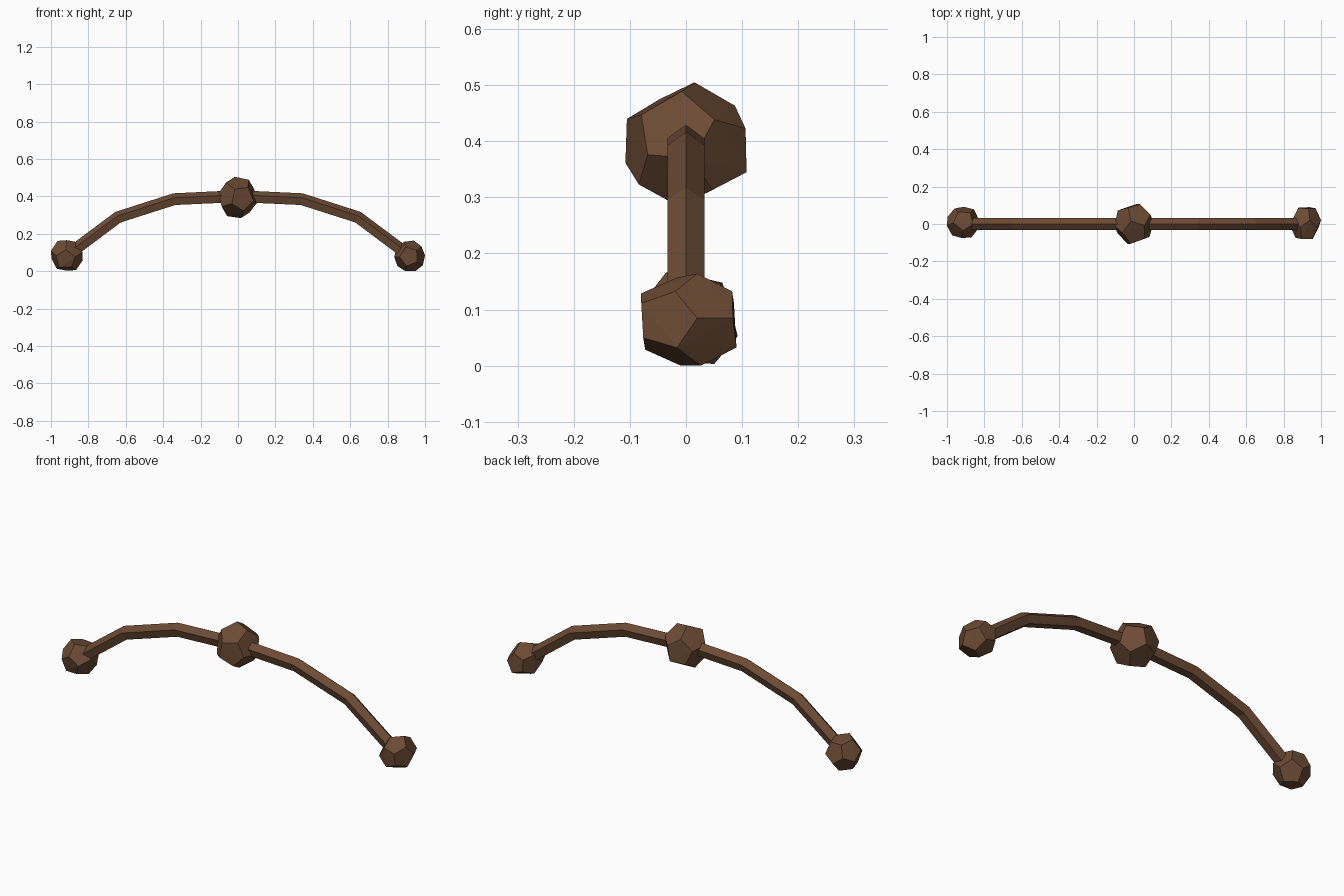
import bpy, bmesh, math, random
from mathutils import Vector, Euler

if "Cube" in bpy.data.objects:
    bpy.data.objects.remove(bpy.data.objects["Cube"])

wood = bpy.data.materials.new("brown_wood")
wood.diffuse_color = (0.15, 0.07, 0.035, 1)
wood.use_nodes = True
wood.node_tree.nodes["Principled BSDF"].inputs["Base Color"].default_value = wood.diffuse_color


def finish(bm, name):
    bmesh.ops.recalc_face_normals(bm, faces=bm.faces)
    mesh = bpy.data.meshes.new(name)
    bm.to_mesh(mesh)
    bm.free()
    mesh.materials.append(wood)
    obj = bpy.data.objects.new(name, mesh)
    bpy.context.collection.objects.link(obj)


def knob(name, low, high, aim, roll, seed):
    """Slightly irregular dodecahedron, one corner along aim, fitted to a box."""
    rng = random.Random(seed)
    g = (1 + math.sqrt(5)) / 2
    signs = (-1, 1)
    pts = [Vector((a, b, c)) for a in signs for b in signs for c in signs]
    for a in signs:
        for b in signs:
            p = (0, a / g, b * g)
            pts += [Vector(p[i:] + p[:i]) for i in range(3)]
    turn = Vector((1, 1, 1)).rotation_difference(Vector((0, 0, 1)))
    spin = Euler((0, 0, roll)).to_quaternion()
    point = Vector((0, 0, 1)).rotation_difference(Vector(aim))
    pts = [point @ spin @ turn @ p * rng.uniform(0.97, 1.03) for p in pts]
    bm = bmesh.new()
    mins = [min(p[i] for p in pts) for i in range(3)]
    maxs = [max(p[i] for p in pts) for i in range(3)]
    for p in pts:
        bm.verts.new([low[i] + (p[i] - mins[i]) / (maxs[i] - mins[i])
                      * (high[i] - low[i]) for i in range(3)])
    bmesh.ops.convex_hull(bm, input=bm.verts)
    finish(bm, name)


# Arched bar: five-sided section swept along the bow
half = [(0.34, 0.382), (0.64, 0.286), (0.915, 0.08)]
path = [Vector((-x, 0, z)) for x, z in reversed(half)]
path += [Vector((0, 0, 0.398))] + [Vector((x, 0, z)) for x, z in half]
bm = bmesh.new()
rings = []
for i, p in enumerate(path):
    t = (path[min(i + 1, len(path) - 1)] - path[max(i - 1, 0)]).normalized()
    up = Vector((-t.z, 0, t.x))
    side = Vector((0, 1, 0))
    angles = [k * math.tau / 5 for k in range(5)]
    rings.append([bm.verts.new(p + 0.035 * (up * math.cos(a) + side * math.sin(a)))
                  for a in angles])
for a, b in zip(rings, rings[1:]):
    for k in range(5):
        j = (k + 1) % 5
        bm.faces.new((a[k], a[j], b[j], b[k]))
bm.faces.new(rings[0])
bm.faces.new(rings[-1])
finish(bm, "arched_bar")

# Knobs at the middle and both ends
knob("middle_knob", (-0.105, -0.108, 0.284), (0.105, 0.108, 0.505),
     (-0.15, 0.12, 1), 0.4, 3)
knob("left_knob", (-1.0, -0.075, 0.003), (-0.83, 0.092, 0.166),
     (-1, -0.2, 0.3), 1.0, 5)
knob("right_knob", (0.835, -0.08, 0.0), (1.0, 0.09, 0.164),
     (1, 0.15, 0.05), 0.3, 8)
